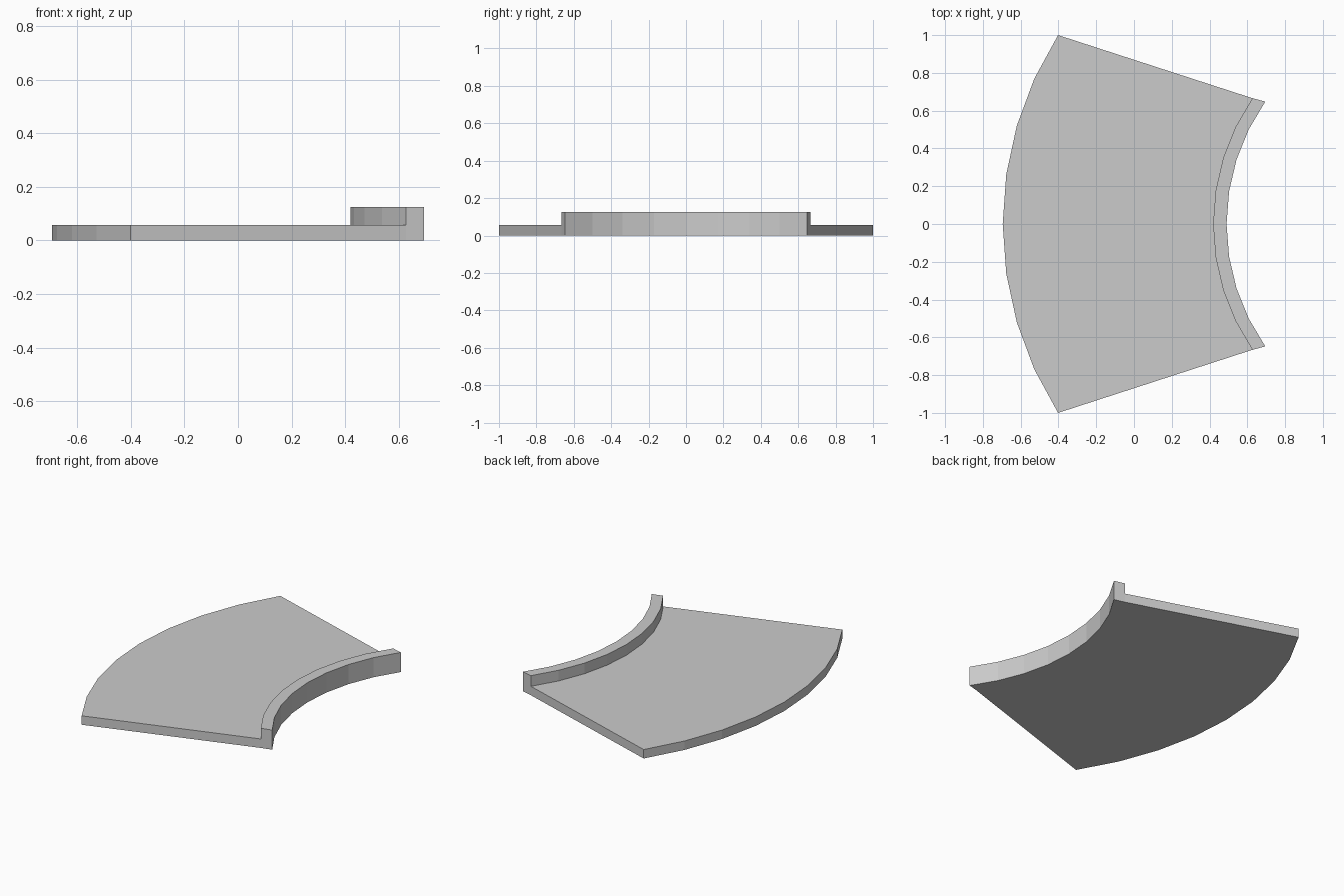
import bpy, bmesh, math

if "Cube" in bpy.data.objects:
    bpy.data.objects.remove(bpy.data.objects["Cube"])

SEGS = 8


def arc(apex_x, end_x, half_y):
    """Points of an arc from -half_y to +half_y through (apex_x, 0)."""
    sag = end_x - apex_x
    r = (half_y ** 2 + sag ** 2) / (2 * sag)
    half = math.asin(half_y / r)
    pts = []
    for i in range(SEGS + 1):
        a = half * (2 * i / SEGS - 1)
        pts.append((apex_x + r * (1 - math.cos(a)), r * math.sin(a)))
    return pts


def curved_slab(name, left, right, height):
    """Closed slab between two arcs, standing on z = 0."""
    bm = bmesh.new()
    rings = []
    for l, r in zip(left, right):
        rings.append([bm.verts.new((*l, 0)), bm.verts.new((*r, 0)),
                      bm.verts.new((*r, height)), bm.verts.new((*l, height))])
    for a, b in zip(rings, rings[1:]):
        for k in range(4):
            n = (k + 1) % 4
            bm.faces.new((a[k], a[n], b[n], b[k]))
    bm.faces.new(rings[0])
    bm.faces.new(rings[-1])
    bmesh.ops.recalc_face_normals(bm, faces=bm.faces)
    mesh = bpy.data.meshes.new(name)
    bm.to_mesh(mesh)
    bm.free()
    obj = bpy.data.objects.new(name, mesh)
    bpy.context.collection.objects.link(obj)
    return obj


outer_edge = arc(-0.695, -0.402, 1.0)
curb_back = arc(0.419, 0.627, 0.666)
curb_front = arc(0.490, 0.695, 0.648)

# Flat curved paving plate
curved_slab("pavement_plate", outer_edge, curb_back, 0.057)
# Raised curb along the inner bend
curved_slab("inner_curb", curb_back, curb_front, 0.125)
